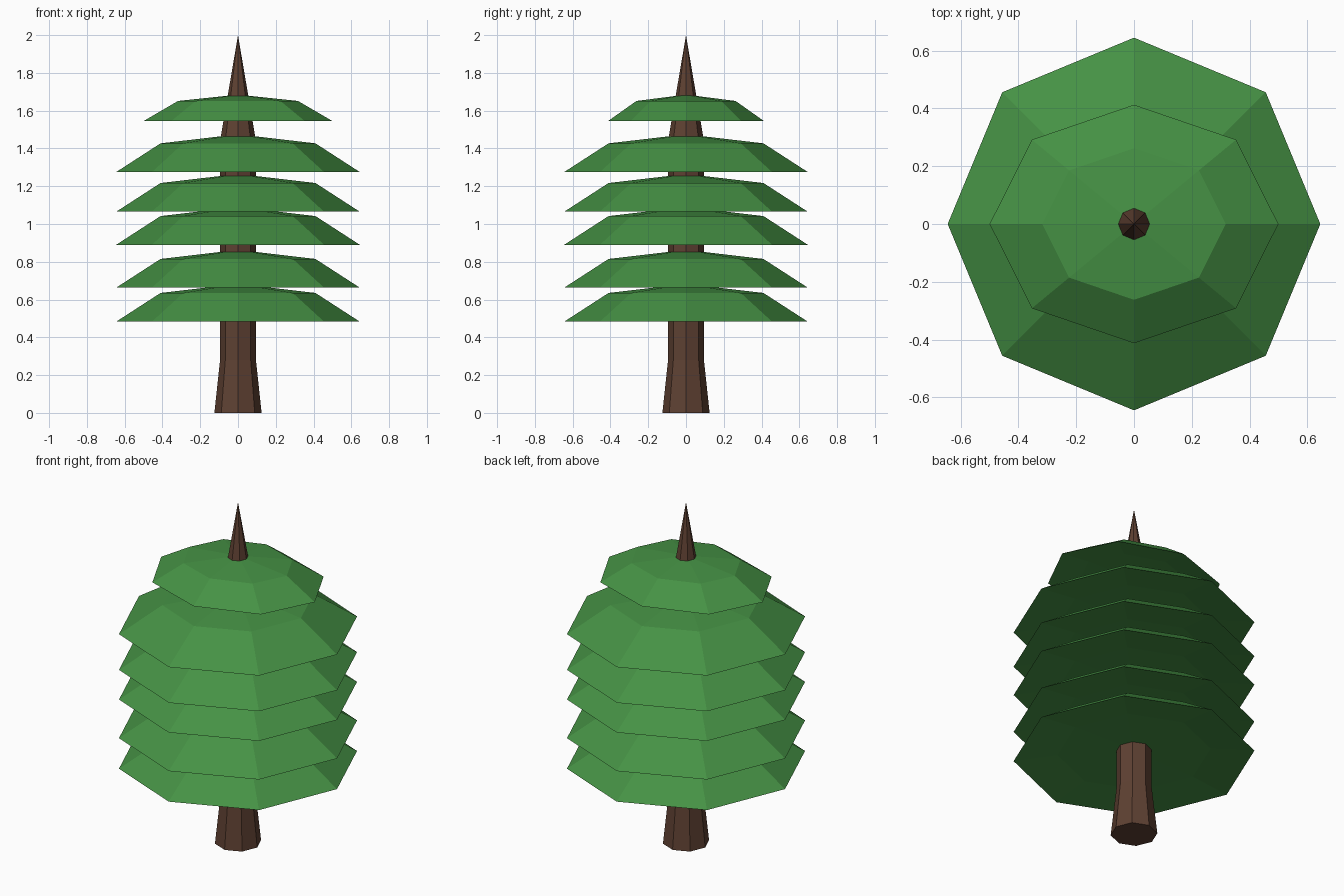
import bpy, bmesh, math

if "Cube" in bpy.data.objects:
    bpy.data.objects.remove(bpy.data.objects["Cube"])


def make_material(name, color):
    m = bpy.data.materials.new(name)
    m.diffuse_color = (*color, 1)
    m.use_nodes = True
    m.node_tree.nodes["Principled BSDF"].inputs["Base Color"].default_value = m.diffuse_color
    return m


BARK = make_material("bark brown", (0.112, 0.052, 0.032))
NEEDLES = make_material("needle green", (0.060, 0.285, 0.058))
SIDES = 8


def lathe(name, profile, material, sx=1.0, sy=1.0):
    """Spin an (r, z) profile into a faceted solid; r = 0 gives a pole."""
    bm = bmesh.new()
    rings = []
    for r, z in profile:
        if r == 0:
            rings.append([bm.verts.new((0, 0, z))] * SIDES)
        else:
            rings.append([bm.verts.new((sx * r * math.cos(i * math.tau / SIDES),
                                        sy * r * math.sin(i * math.tau / SIDES), z))
                          for i in range(SIDES)])
    for a, b in zip(rings, rings[1:]):
        for i in range(SIDES):
            j = (i + 1) % SIDES
            corners = list(dict.fromkeys((a[i], a[j], b[j], b[i])))
            bm.faces.new(corners)
    bmesh.ops.recalc_face_normals(bm, faces=bm.faces)
    mesh = bpy.data.meshes.new(name)
    bm.to_mesh(mesh)
    bm.free()
    mesh.materials.append(material)
    obj = bpy.data.objects.new(name, mesh)
    bpy.context.collection.objects.link(obj)
    return obj


# Trunk: flared foot, straight shaft, pointed tip
lathe("trunk", [(0, 0), (0.125, 0), (0.095, 0.28), (0.095, 1.44), (0, 2.0)], BARK)


# Branch tier: umbrella with a steep skirt, shallow cap and slightly hollow underside
def branch_tier(name, z, sx=1.0, sy=1.0, sz=1.0):
    profile = [(0, 0.035), (0.41, 0.025), (0.645, 0), (0.41, 0.152), (0, 0.20)]
    lathe(name, [(r, z + h * sz) for r, h in profile], NEEDLES, sx, sy)


for n, z in enumerate((0.483, 0.663, 0.89, 1.065, 1.275), 1):
    branch_tier(f"branch_tier_{n}", z)

# Smaller, slightly squashed top tier
branch_tier("branch_tier_top", 1.545, 0.775, 0.64, 0.70)
